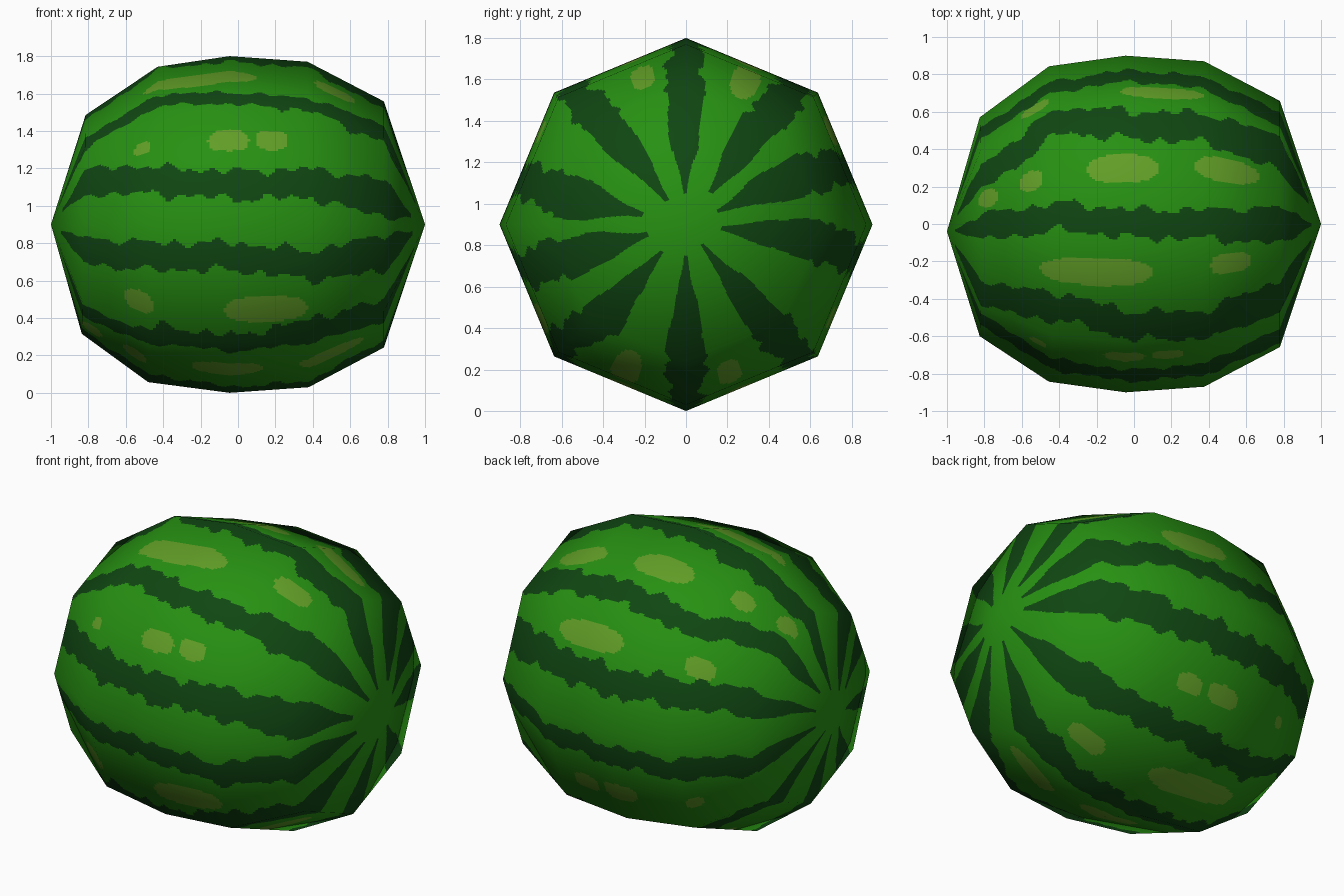
import bpy, bmesh, math, random
from mathutils import Vector

if "Cube" in bpy.data.objects:
    bpy.data.objects.remove(bpy.data.objects["Cube"])

random.seed(4)
SIDES, AROUND, ALONG = 8, 54, 26   # octagon, fine steps per side / per ring gap

# rings along x: (x, radius, y shift, x tilt with height)
RINGS = [(-1.0, 0, -0.04, 0), (-0.825, 0.585, -0.015, 0.01), (-0.455, 0.843, 0, 0.025),
         (-0.045, 0.9, 0, 0), (0.375, 0.87, 0, -0.003), (0.78, 0.658, 0, 0), (1.0, 0, 0, 0)]


def ring_point(k, side):
    x, r, dy, tilt = RINGS[k]
    a = math.radians(45 * side)          # 0 = front, 2 sides further = top
    return Vector((x + tilt * math.sin(a), dy - r * math.cos(a), 0.9 + r * math.sin(a)))


# coarse body, used only to get its smooth normals
bm = bmesh.new()
coarse = [[bm.verts.new(ring_point(k, s)) for s in range(SIDES)] for k in range(len(RINGS))]
for k in range(len(RINGS) - 1):
    for s in range(SIDES):
        t = (s + 1) % SIDES
        bm.faces.new((coarse[k][s], coarse[k][t], coarse[k + 1][t], coarse[k + 1][s]))
bmesh.ops.remove_doubles(bm, verts=bm.verts, dist=1e-4)
bmesh.ops.recalc_face_normals(bm, faces=bm.faces)
bm.normal_update()
NORMALS = {tuple(round(c, 3) for c in v.co): v.normal.copy() for v in bm.verts}
bm.free()


def ring_normal(k, side):
    key = ring_point(k, side)
    return min(NORMALS.items(), key=lambda i: (Vector(i[0]) - key).length)[1]


# stripe centre lines (in octagon sides) at x = -0.8, -0.4, 0, 0.4, 0.8
STOPS = (-0.8, -0.4, 0, 0.4, 0.8)
STRIPES = [(0.53, 0.38, 0.33, 0.36, 0.30), (1.15, 1.27, 1.14, 1.12, 1.15),
           (2.0, 2.07, 2.0, 2.0, 1.98), (2.66, 2.93, 2.83, 2.84, 2.82),
           (3.5, 3.55, 3.6, 3.55, 3.48), (4.35, 4.3, 4.27, 4.25, 4.15),
           (5.15, 5.22, 5.14, 5.12, 5.13), (6.0, 6.05, 6.0, 6.0, 6.0),
           (6.75, 6.98, 6.95, 7.05, 6.92), (7.67, 7.72, 7.73, 7.64, 7.67)]
WIDTHS = (0.16, 0.12, 0.115, 0.125, 0.21)
WAVES = [[random.uniform(0, 6.28) for _ in range(6)] + [random.uniform(0.2, 0.36)] for _ in STRIPES]

# pale patches (x, side position, half length, half height); repeated on the opposite half
PATCHES = [(-0.51, 0.72, 0.045, 0.055), (-0.05, 0.71, 0.11, 0.09), (0.18, 0.72, 0.085, 0.085),
           (-0.53, 3.28, 0.075, 0.1), (0.15, 3.28, 0.22, 0.11), (-0.2, 1.59, 0.3, 0.12),
           (0.52, 1.63, 0.11, 0.1), (-0.06, 2.47, 0.19, 0.12), (0.5, 2.5, 0.17, 0.11),
           (-0.55, 2.43, 0.06, 0.1), (-0.78, 2.35, 0.05, 0.11)]


def lookup(table, x):
    x = max(STOPS[0], min(STOPS[-1], x))
    i = min(3, int((x + 0.8) / 0.4))
    f = (x - STOPS[i]) / 0.4
    return table[i] * (1 - f) + table[i + 1] * f


def around_gap(a, b, period):
    return (a - b + period / 2) % period - period / 2


def colour_index(x, u, pole):
    """pole = 0 at either tip, 1 from the end rings inward"""
    for table, w in zip(STRIPES, WAVES):
        d = around_gap(u, lookup(table, x), 8)
        if abs(d) > 0.4:
            continue
        p = w[0:3] if d > 0 else w[3:6]
        taper = max(0, min(1, (pole - w[6]) / 0.35))
        rough = 0.018 * (math.sin(17 * x + p[0]) + math.sin(31 * x + p[1]) + math.sin(53 * x + p[2]))
        if taper > 0 and abs(d) < (lookup(WIDTHS, x) + rough) * (0.35 + 0.65 * taper):
            return 1
    for px, pu, hx, hu in PATCHES:
        if (abs(x - px) / hx) ** 2.5 + (abs(around_gap(u, pu, 4)) / hu) ** 2.5 < 1:
            return 2
    return 0


# fine rind laid exactly on the flat sides of the coarse body
verts, normals, faces, mats = [], [], [], []
N = SIDES * AROUND
rows = [(k, j / ALONG) for k in range(6) for j in range(ALONG)][1:]
for k, f in rows:
    corner = [ring_point(k, s).lerp(ring_point(k + 1, s), f) for s in range(SIDES)]
    cnorm = [ring_normal(k, s).lerp(ring_normal(k + 1, s), f) for s in range(SIDES)]
    for n in range(N):
        s, g = n // AROUND, (n % AROUND) / AROUND
        verts.append(corner[s].lerp(corner[(s + 1) % SIDES], g))
        normals.append(cnorm[s].lerp(cnorm[(s + 1) % SIDES], g).normalized())
for r in range(len(rows) - 1):
    k, f = rows[r]
    f += 0.5 / ALONG
    pole = f if k == 0 else 1 - f if k == 5 else 1
    for n in range(N):
        m = (n + 1) % N
        face = (r * N + n, r * N + m, (r + 1) * N + m, (r + 1) * N + n)
        faces.append(face)
        x = sum(verts[i].x for i in face) / 4
        mats.append(colour_index(x, (n + 0.5) / AROUND, pole))
# closing tips
for tip, first in ((0, 0), (6, (len(rows) - 1) * N)):
    c = len(verts)
    verts.append(ring_point(tip, 0))
    normals.append(Vector((-1 if tip == 0 else 1, 0, 0)))
    for n in range(N):
        a, b = first + n, first + (n + 1) % N
        faces.append((c, b, a) if tip == 0 else (c, a, b))
        mats.append(0)

mesh = bpy.data.meshes.new("melon_rind")
mesh.from_pydata(verts, [], faces)
# make faces point outward
bm = bmesh.new()
bm.from_mesh(mesh)
bmesh.ops.recalc_face_normals(bm, faces=bm.faces)
bm.to_mesh(mesh)
bm.free()
for name, col in (("rind green", (0.02, 0.28, 0.006)), ("stripe dark green", (0.005, 0.062, 0.006)),
                  ("pale yellow green", (0.12, 0.34, 0.02))):
    mat = bpy.data.materials.new(name)
    mat.diffuse_color = (*col, 1)
    mat.use_nodes = True
    mat.node_tree.nodes["Principled BSDF"].inputs["Base Color"].default_value = mat.diffuse_color
    mesh.materials.append(mat)
mesh.polygons.foreach_set("material_index", mats)
mesh.polygons.foreach_set("use_smooth", [True] * len(faces))
mesh.normals_split_custom_set_from_vertices(normals)
mesh.update()
melon = bpy.data.objects.new("melon_rind", mesh)
bpy.context.collection.objects.link(melon)
